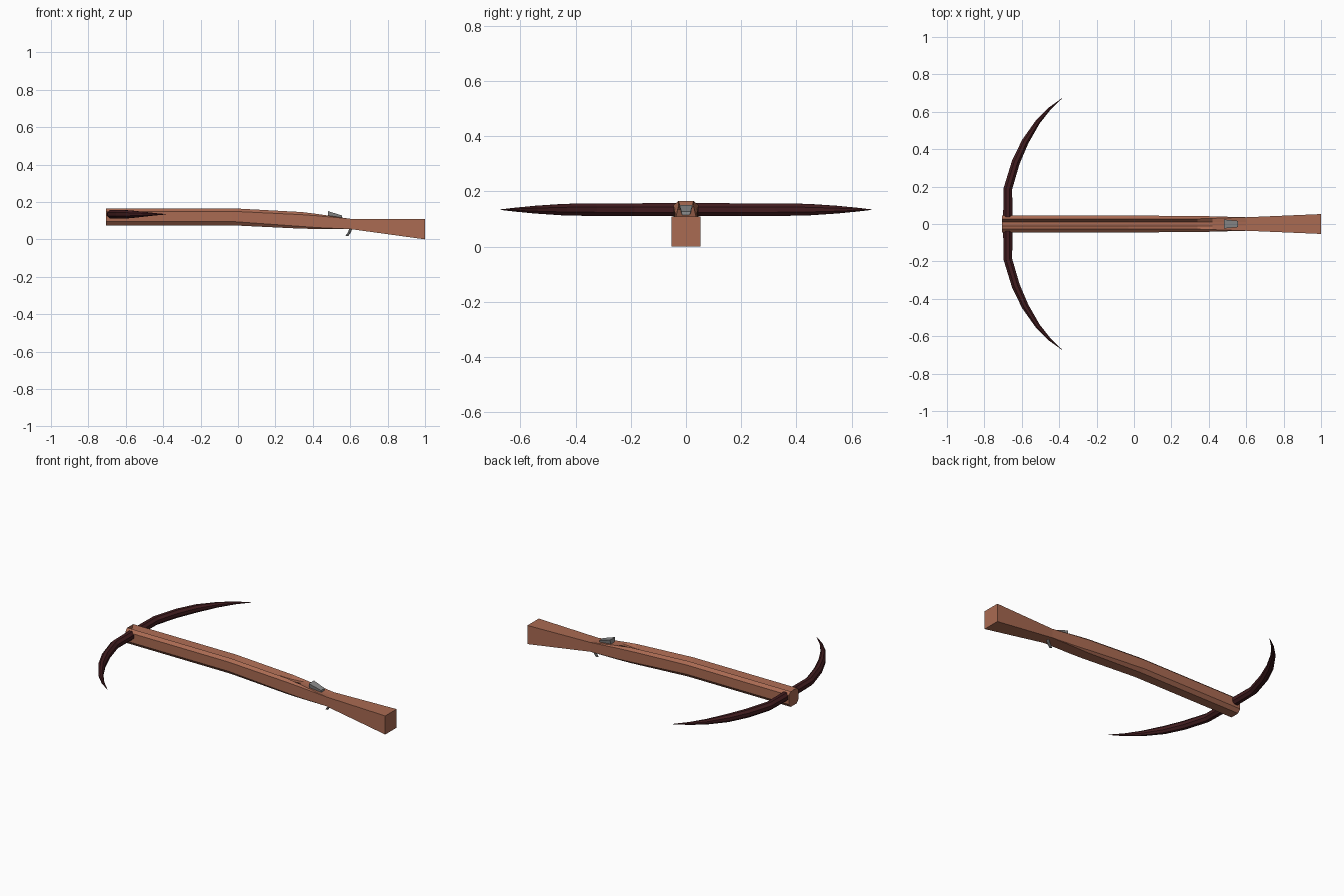
import bpy, bmesh, math
from mathutils import Vector

cube = bpy.data.objects.get("Cube")
if cube:
    bpy.data.objects.remove(cube, do_unlink=True)


def material(name, rgb):
    m = bpy.data.materials.new(name)
    m.use_nodes = True
    m.diffuse_color = (*rgb, 1)
    m.node_tree.nodes["Principled BSDF"].inputs["Base Color"].default_value = (*rgb, 1)
    return m


wood = material("brown wood", (0.40, 0.145, 0.085))
dark = material("dark red wood", (0.055, 0.012, 0.014))
steel = material("grey steel", (0.27, 0.27, 0.27))


def loft(name, rings, mat):
    """Skin a row of equal rings and cap both ends."""
    bm = bmesh.new()
    loops = [[bm.verts.new(p) for p in ring] for ring in rings]
    for a, b in zip(loops, loops[1:]):
        for i in range(len(a)):
            j = (i + 1) % len(a)
            bm.faces.new((a[i], a[j], b[j], b[i]))
    caps = [bm.faces.new(loops[0]), bm.faces.new(loops[-1])]
    bmesh.ops.triangulate(bm, faces=caps)
    bmesh.ops.recalc_face_normals(bm, faces=bm.faces)
    mesh = bpy.data.meshes.new(name)
    bm.to_mesh(mesh)
    bm.free()
    mesh.materials.append(mat)
    obj = bpy.data.objects.new(name, mesh)
    bpy.context.collection.objects.link(obj)
    return obj


def stock_ring(x, width, bottom, chamfer, shoulder, top, groove):
    """Octagonal section with a bolt groove cut in its top."""
    half = [(width - chamfer, bottom), (width, bottom + chamfer * 1.2),
            (width, shoulder), (width - (top - shoulder) * 1.1, top),
            (0.012, top - groove)]
    pts = half + [(-y, z) for y, z in reversed(half)]
    return [(x, y, z) for y, z in pts]


# Stock: x, half width, bottom, chamfer, shoulder, top, groove depth
stock = [(-0.705, 0.045, 0.075, 0.017, 0.15, 0.166, 0.035),
         (-0.03, 0.045, 0.075, 0.017, 0.15, 0.166, 0.035),
         (0.34, 0.043, 0.057, 0.01, 0.132, 0.146, 0.02),
         (0.42, 0.041, 0.056, 0.006, 0.126, 0.136, 0.004),
         (0.6, 0.036, 0.055, 0, 0.11, 0.11, 0),
         (1.0, 0.053, 0.0, 0, 0.11, 0.11, 0)]
loft("stock", [stock_ring(*s) for s in stock], wood)

# Bow limbs: x, y, half depth, half height
limb = [(-0.675, 0.03, 0.025, 0.024), (-0.674, 0.19, 0.023, 0.023),
        (-0.632, 0.33, 0.022, 0.023), (-0.582, 0.44, 0.019, 0.021),
        (-0.515, 0.545, 0.013, 0.014), (-0.45, 0.618, 0.007, 0.007),
        (-0.385, 0.672, 0.001, 0.001)]
for side, label in ((1, "back"), (-1, "front")):
    rings = []
    for i, (x, y, depth, height) in enumerate(limb):
        before, after = limb[max(i - 1, 0)], limb[min(i + 1, len(limb) - 1)]
        along = Vector((after[0] - before[0], after[1] - before[1])).normalized()
        ring = []
        for k in range(8):
            t = math.tau * (k + 0.5) / 8
            d = depth * math.cos(t) * 1.08
            ring.append((x + along.y * d, side * (y - along.x * d),
                         0.134 + height * math.sin(t) * 1.08))
        rings.append(ring)
    loft(label + "_bow_limb", rings, dark)

# String catch: a wedge that narrows towards the butt
catch = [(0.48, 0.016, 0.024, 0.112, 0.151), (0.555, 0.013, 0.017, 0.108, 0.128)]
loft("string_catch", [[(x, -a, low), (x, a, low), (x, b, high), (x, -b, high)]
                      for x, a, b, low, high in catch], steel)

# Trigger: a short slanted rod under the grip
trigger = [(0.606, 0.065), (0.596, 0.038), (0.582, 0.018)]
loft("trigger", [[(x + 0.008 * math.cos(math.tau * k / 8),
                   0.008 * math.sin(math.tau * k / 8), z)
                  for k in range(8)] for x, z in trigger], steel)
